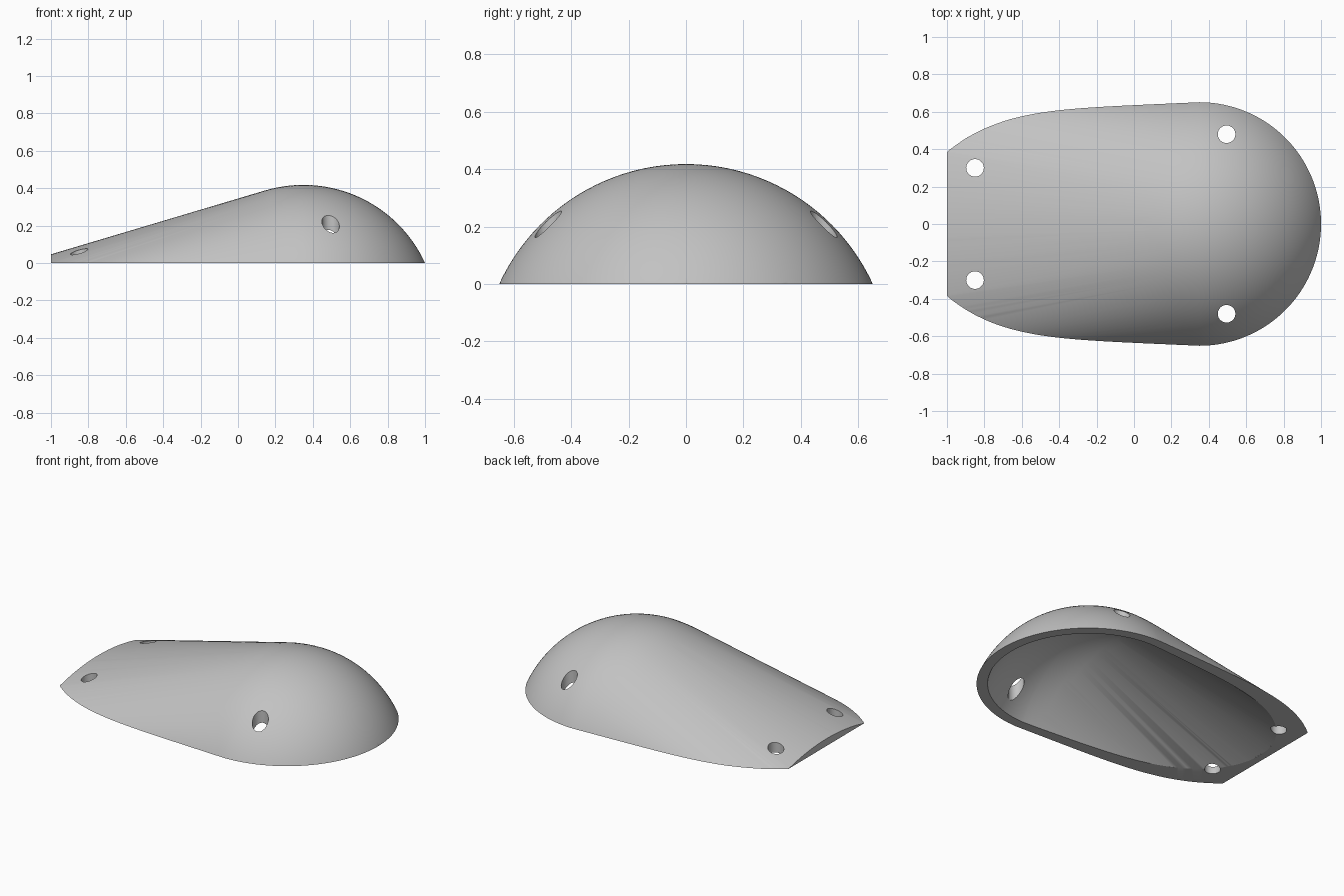
import bpy
import bmesh
from math import sqrt, sin, cos, tan, radians, pi

cube = bpy.data.objects.get("Cube")
if cube:
    bpy.data.objects.remove(cube, do_unlink=True)

DOME_X, DOME_Z, DOME_R = 0.349, -0.298, 0.716   # sphere behind the rounded nose
BASE_R = 0.651
SLOPE = radians(16.6)                           # fall of the straight back
WALL = 0.058
JOIN_X = DOME_X - DOME_R * sin(SLOPE)
ARC, STEPS = 56, 48

grey = bpy.data.materials.new("plain grey")
grey.use_nodes = True
COLOUR = (0.54, 0.54, 0.54, 1)
grey.diffuse_color = COLOUR
grey.node_tree.nodes["Principled BSDF"].inputs["Base Color"].default_value = COLOUR


def outline(x):
    """Half width, crown height and lengthwise slope of the outer skin at x."""
    dx = x - DOME_X
    if x >= JOIN_X:
        depth = sqrt(DOME_R ** 2 - dx * dx)
        h, slope = DOME_Z + depth, abs(dx) / depth
    else:
        slope = tan(SLOPE)
        h = DOME_Z + DOME_R * cos(SLOPE) - (JOIN_X - x) * slope
    if dx >= 0:
        w = sqrt(max(BASE_R ** 2 - dx * dx, 0))
    else:
        u = -dx / (1 + DOME_X)
        w = BASE_R - 0.06 * u - 0.206 * u ** 5.2
    return w, h, slope


def outer_section(x):
    w, h, _ = outline(x)
    return max(w, 0.001), max(h, 0.0005)


def inner_section(x):
    """Section of the cavity, one wall thickness inside the skin."""
    if x >= DOME_X:
        r2 = (DOME_R - WALL) ** 2 - (x - DOME_X) ** 2
        w2, h = r2 - DOME_Z ** 2, DOME_Z + sqrt(r2)
    else:
        w, h, slope = outline(x)
        r = (w * w + h * h) / (2 * h)
        t = WALL * sqrt(1 + slope * slope)
        w2, h = (r - t) ** 2 - (h - r) ** 2, h - t
    return sqrt(max(w2, 1e-6)), max(h, 0.0005)


def make_object(name, bm):
    mesh = bpy.data.meshes.new(name)
    bm.to_mesh(mesh)
    bm.free()
    obj = bpy.data.objects.new(name, mesh)
    bpy.context.collection.objects.link(obj)
    mesh.materials.append(grey)
    return obj


def taut_hull(name, section, x_tail, x_nose, skirt=0):
    """Convex solid stretched tightly over upright circular-arc sections."""
    xs = [x_tail + (DOME_X - x_tail) * (1 - cos(pi / 2 * i / STEPS)) for i in range(STEPS)]
    xs += [DOME_X + (x_nose - DOME_X) * sin(pi / 2 * i / STEPS) for i in range(STEPS + 1)]
    bm = bmesh.new()
    for x in xs:
        w, h = section(x)
        r = (w * w + h * h) / (2 * h)
        for j in range(ARC + 1):
            y = -w * cos(pi * j / ARC)
            bm.verts.new((x, y, max(h - r + sqrt(max(r * r - y * y, 0)), 0)))
        if skirt:
            for y in (-w, w):
                bm.verts.new((x, y, -skirt))
    bmesh.ops.remove_doubles(bm, verts=bm.verts, dist=0.001)
    bmesh.ops.convex_hull(bm, input=bm.verts)
    loose = [v for v in bm.verts if not v.link_faces]
    bmesh.ops.delete(bm, geom=loose, context="VERTS")
    bmesh.ops.recalc_face_normals(bm, faces=bm.faces)
    return make_object(name, bm)


def cut(target, cutter):
    cutter.hide_render = True
    mod = target.modifiers.new("cut", "BOOLEAN")
    mod.operation, mod.solver, mod.object = "DIFFERENCE", "EXACT", cutter
    bpy.context.view_layer.objects.active = target
    bpy.ops.object.modifier_apply(modifier=mod.name)
    bpy.data.objects.remove(cutter, do_unlink=True)


# Outer skin
shell = taut_hull("shell", outer_section, -1, 1)

# Four upright screw holes
holes = bmesh.new()
for x, y in ((0.495, 0.48), (-0.85, 0.3)):
    for side in (-1, 1):
        made = bmesh.ops.create_cone(holes, cap_ends=True, segments=40, radius1=0.047,
                                     radius2=0.047, depth=1)
        bmesh.ops.translate(holes, verts=made["verts"], vec=(x, side * y, 0.2))
cut(shell, make_object("hole_cutter", holes))

# Find where the cavity runs out toward the thin tail, then hollow the shell
tail = -1
while inner_section(tail)[1] < 0.001:
    tail += 0.001
nose = DOME_X + sqrt((DOME_R - WALL) ** 2 - DOME_Z ** 2) - 0.0001
cut(shell, taut_hull("cavity_cutter", inner_section, tail, nose, skirt=0.2))

# Smooth skin with crisp rims
bpy.ops.object.select_all(action="DESELECT")
shell.select_set(True)
bpy.context.view_layer.objects.active = shell
bpy.ops.object.shade_smooth_by_angle(angle=radians(30))
